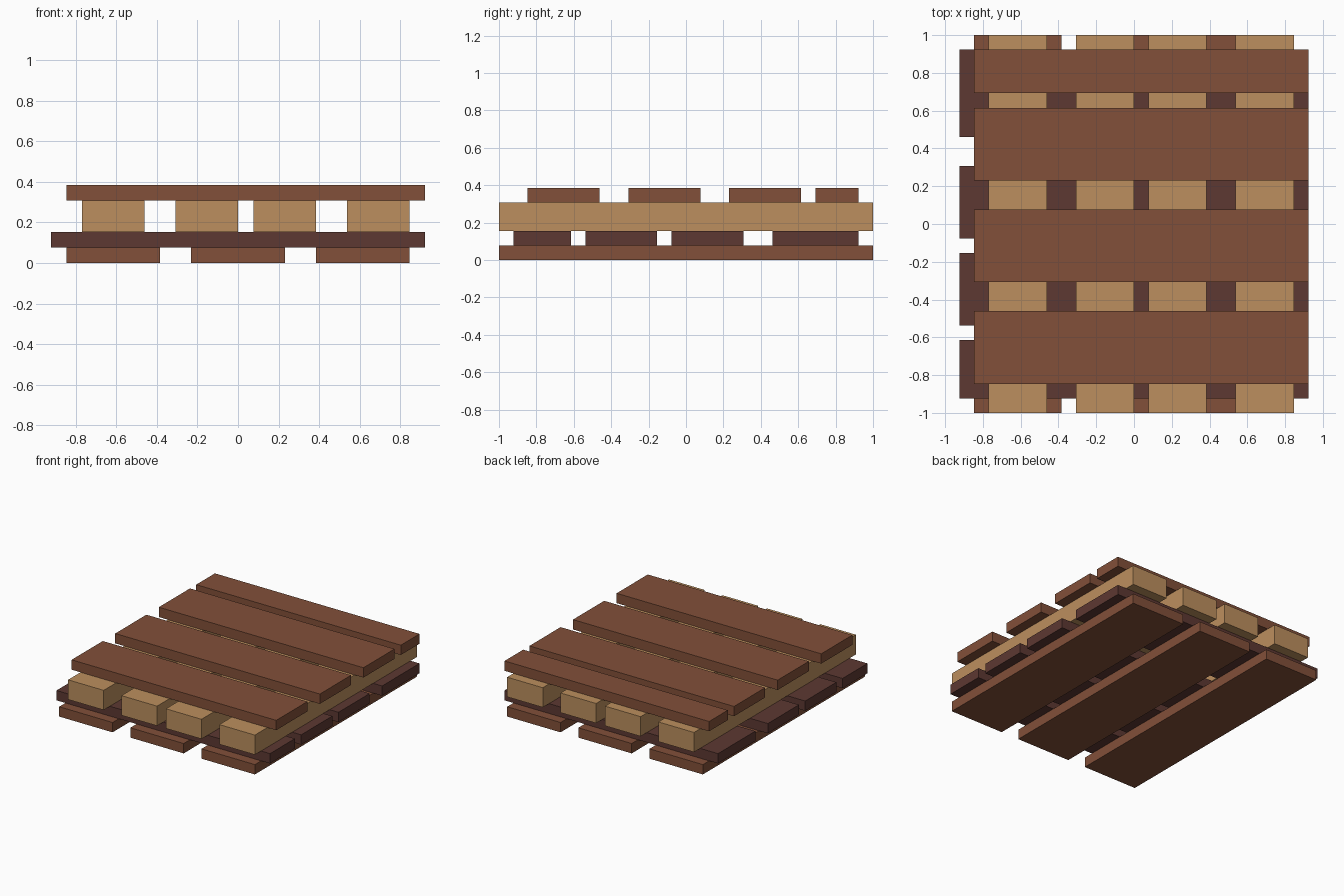
import bpy

if "Cube" in bpy.data.objects:
    bpy.data.objects.remove(bpy.data.objects["Cube"])

U = 1 / 13  # plank thickness, the module of the whole stack


def material(name, rgb):
    m = bpy.data.materials.new(name)
    m.diffuse_color = (*rgb, 1)
    m.use_nodes = True
    m.node_tree.nodes["Principled BSDF"].inputs["Base Color"].default_value = m.diffuse_color
    return m


BROWN = material("brown wood", (0.223, 0.080, 0.041))
DARK = material("dark wood", (0.109, 0.040, 0.032))
LIGHT = material("light wood", (0.503, 0.275, 0.112))


def plank(name, x, y, z, mat):
    """Box from (min, max) ranges given in modules."""
    ranges = (x, y, z)
    bpy.ops.mesh.primitive_cube_add(size=1, location=[(a + b) / 2 * U for a, b in ranges])
    ob = bpy.context.object
    ob.name = name
    ob.scale = [(b - a) * U for a, b in ranges]
    bpy.ops.object.transform_apply(location=False, rotation=False, scale=True)
    ob.data.materials.append(mat)


# Bottom runners, front to back
for i, x in enumerate([(-11, -5), (-3, 3), (5, 11)], 1):
    plank(f"bottom_board_{i}", x, (-13, 13), (0, 1), BROWN)

# Dark cross slats, side to side
for i, y in enumerate([(-12, -8), (-7, -2), (-1, 4), (6, 12)], 1):
    plank(f"cross_slat_{i}", (-12, 12), y, (1, 2), DARK)

# Thick light beams, front to back
for i, x in enumerate([(-10, -6), (-4, 0), (1, 5), (7, 11)], 1):
    plank(f"beam_{i}", x, (-13, 13), (2, 4), LIGHT)

# Top deck boards, side to side
for i, y in enumerate([(-11, -6), (-4, 1), (3, 8), (9, 12)], 1):
    plank(f"deck_board_{i}", (-11, 12), y, (4, 5), BROWN)
